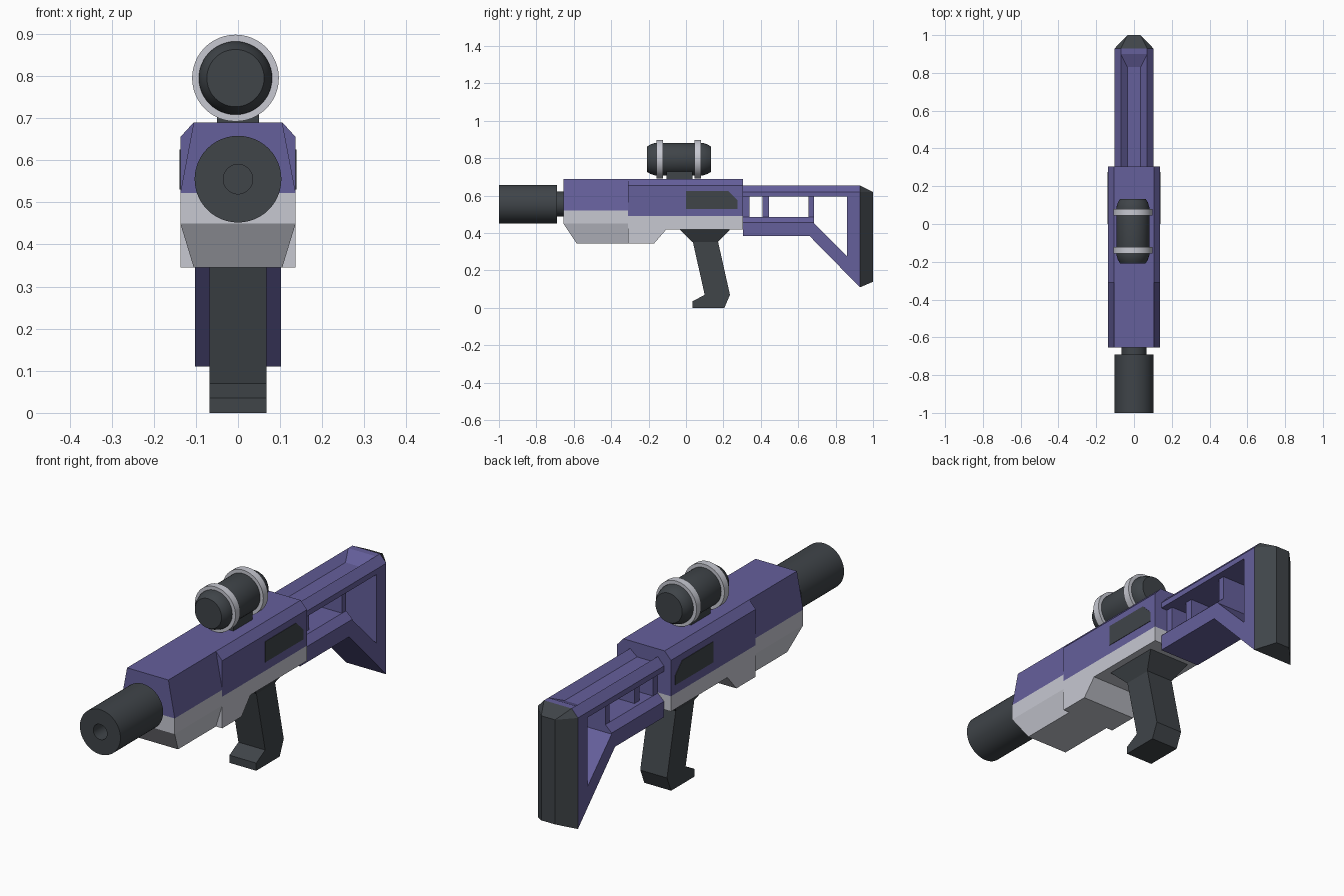
import bpy, bmesh, math
from mathutils import Matrix

cube = bpy.data.objects.get("Cube")
if cube:
    bpy.data.objects.remove(cube)


def material(name, rgb):
    m = bpy.data.materials.new(name)
    m.use_nodes = True
    m.diffuse_color = (*rgb, 1)
    m.node_tree.nodes["Principled BSDF"].inputs["Base Color"].default_value = (*rgb, 1)
    return m


purple = material("purple", (0.13, 0.115, 0.33))
grey = material("light_grey", (0.57, 0.58, 0.64))
dark = material("charcoal", (0.05, 0.058, 0.066))


def finish(name, bm, mat, smooth=False):
    bmesh.ops.recalc_face_normals(bm, faces=bm.faces)
    me = bpy.data.meshes.new(name)
    bm.to_mesh(me)
    bm.free()
    me.materials.append(mat)
    ob = bpy.data.objects.new(name, me)
    bpy.context.collection.objects.link(ob)
    if smooth:
        bpy.ops.object.select_all(action="DESELECT")
        ob.select_set(True)
        bpy.context.view_layer.objects.active = ob
        bpy.ops.object.shade_smooth_by_angle(angle=math.radians(30))
    return ob


def prism(name, points, mat, start, end, axis="x"):
    """Extrude a (y, z) profile along x, or an (x, z) profile along y."""
    bm = bmesh.new()
    place = (lambda p: (start, p[0], p[1])) if axis == "x" else (lambda p: (p[0], start, p[1]))
    face = bm.faces.new([bm.verts.new(place(p)) for p in points])
    new = bmesh.ops.extrude_face_region(bm, geom=[face])["geom"]
    step = (end - start, 0, 0) if axis == "x" else (0, end - start, 0)
    bmesh.ops.translate(bm, verts=[v for v in new if isinstance(v, bmesh.types.BMVert)], vec=step)
    return finish(name, bm, mat)


def mirrored(half):
    """Complete a symmetric outline from its right half."""
    return half + [(-x, z) for x, z in reversed(half)]


def hull(name, half, mat):
    """Convex solid from (x, y, z) corners mirrored across x."""
    bm = bmesh.new()
    for x, y, z in half:
        bm.verts.new((x, y, z))
        bm.verts.new((-x, y, z))
    bmesh.ops.convex_hull(bm, input=bm.verts)
    bmesh.ops.dissolve_limit(bm, angle_limit=0.01, verts=bm.verts, edges=bm.edges)
    return finish(name, bm, mat)


def lathe(name, profile, mat, x, z, closed=False):
    """Turn a (y, radius) profile around an axis along y."""
    bm = bmesh.new()
    verts = [bm.verts.new((0, y, r)) for y, r in profile]
    edges = [bm.edges.new(pair) for pair in zip(verts, verts[1:])]
    if closed:
        edges.append(bm.edges.new((verts[-1], verts[0])))
    bmesh.ops.spin(bm, geom=verts + edges, cent=(0, 0, 0), axis=(0, 1, 0),
                   angle=math.tau, steps=48, use_merge=False)
    bmesh.ops.remove_doubles(bm, verts=bm.verts, dist=0.0001)
    bmesh.ops.transform(bm, matrix=Matrix.Translation((x, 0, z)), verts=bm.verts)
    return finish(name, bm, mat, smooth=True)


W, N = 0.137, 0.105          # receiver half width and narrowed half width
FRONT, MID, BACK = -0.655, -0.31, 0.305

# Receiver: faceted front section and boxier rear section
prism("front_upper_receiver", mirrored([(W, 0.522), (N, 0.69)]), purple, FRONT, MID, "y")
hull("front_lower_receiver",
     [(W, FRONT, 0.522), (W, FRONT, 0.45), (N, -0.585, 0.345),
      (W, MID, 0.522), (W, MID, 0.45), (N, MID, 0.345)], grey)
prism("rear_upper_receiver", mirrored([(W, 0.49), (W, 0.655), (N, 0.69)]), purple, MID, BACK, "y")
prism("rear_lower_receiver",
      [(MID, 0.49), (MID, 0.345), (-0.17, 0.345), (-0.105, 0.42), (BACK, 0.42), (BACK, 0.49)],
      grey, -W, W)

# Side panels
panel = [(0, 0.53), (0.275, 0.53), (0.275, 0.575), (0.225, 0.625), (0, 0.625)]
for side, s in (("left", 1), ("right", -1)):
    prism(side + "_panel", panel, dark, s * (W - 0.002), s * (W + 0.002))

# Barrel with a bored muzzle and a thinner neck
lathe("barrel",
      [(-0.9, 0), (-0.9, 0.035), (-1, 0.035), (-1, 0.103), (-0.69, 0.103),
       (-0.69, 0.067), (-0.64, 0.067), (-0.64, 0)], dark, 0, 0.555)

# Scope, rings and mount
SX, SZ = -0.006, 0.795
lathe("scope_tube",
      [(-0.208, 0), (-0.208, 0.068), (-0.19, 0.079), (-0.165, 0.087),
       (0.09, 0.087), (0.115, 0.079), (0.133, 0.068), (0.133, 0)], dark, SX, SZ)
for where, y in (("front", -0.14), ("rear", 0.062)):
    a, b = y - 0.017, y + 0.017
    lathe(where + "_scope_ring", [(a, 0.08), (a, 0.103), (b, 0.103), (b, 0.08)],
          grey, SX, SZ, closed=True)
prism("scope_mount", [(-0.105, 0.68), (0.035, 0.68), (0.035, 0.735), (-0.105, 0.735)],
      dark, -0.05, 0.05)

# Grip with flared collar
prism("grip",
      [(0.035, 0.36), (0.1, 0.07), (0.035, 0.035), (0.035, 0), (0.205, 0),
       (0.235, 0.07), (0.17, 0.36)], dark, -0.068, 0.068)
hull("grip_collar",
     [(N, -0.035, 0.422), (N, 0.238, 0.422), (0.068, 0.035, 0.352), (0.068, 0.17, 0.352)], dark)

# Stock: grooved top rail with a ramp closing the groove
S = 0.102
prism("stock_top_rail", mirrored([(S, 0.595), (S, 0.62), (0.07, 0.655), (0.035, 0.625)]),
      purple, BACK, 0.93, "y")
hull("stock_groove_ramp",
     [(0.035, 0.83, 0.625), (0.07, 0.9, 0.655), (0.07, 0.93, 0.655), (0.035, 0.93, 0.625)], purple)
prism("stock_lower_rail", mirrored([(S, 0.385), (S, 0.457), (0.07, 0.487)]),
      purple, BACK, 0.685, "y").data.update()

# Stock posts and open triangular frame
for name, a, b, w in (("front", BACK, 0.34, 0.07), ("middle", 0.41, 0.445, 0.05),
                      ("rear", 0.655, 0.685, 0.07)):
    prism(name + "_stock_post", [(a, 0.48), (b, 0.48), (b, 0.6), (a, 0.6)], purple, -w, w)
prism("stock_brace", [(0.66, 0.385), (0.93, 0.11), (0.86, 0.278), (0.685, 0.452)], purple, -S, S)
prism("stock_upright", [(0.86, 0.595), (0.86, 0.278), (0.93, 0.11), (0.93, 0.595)], purple, -S, S)

# Bevelled butt pad
hull("butt_pad",
     [(S, 0.93, 0.11), (S, 0.93, 0.62), (0.07, 0.93, 0.655),
      (0.035, 1, 0.14), (0.035, 1, 0.62)], dark)
